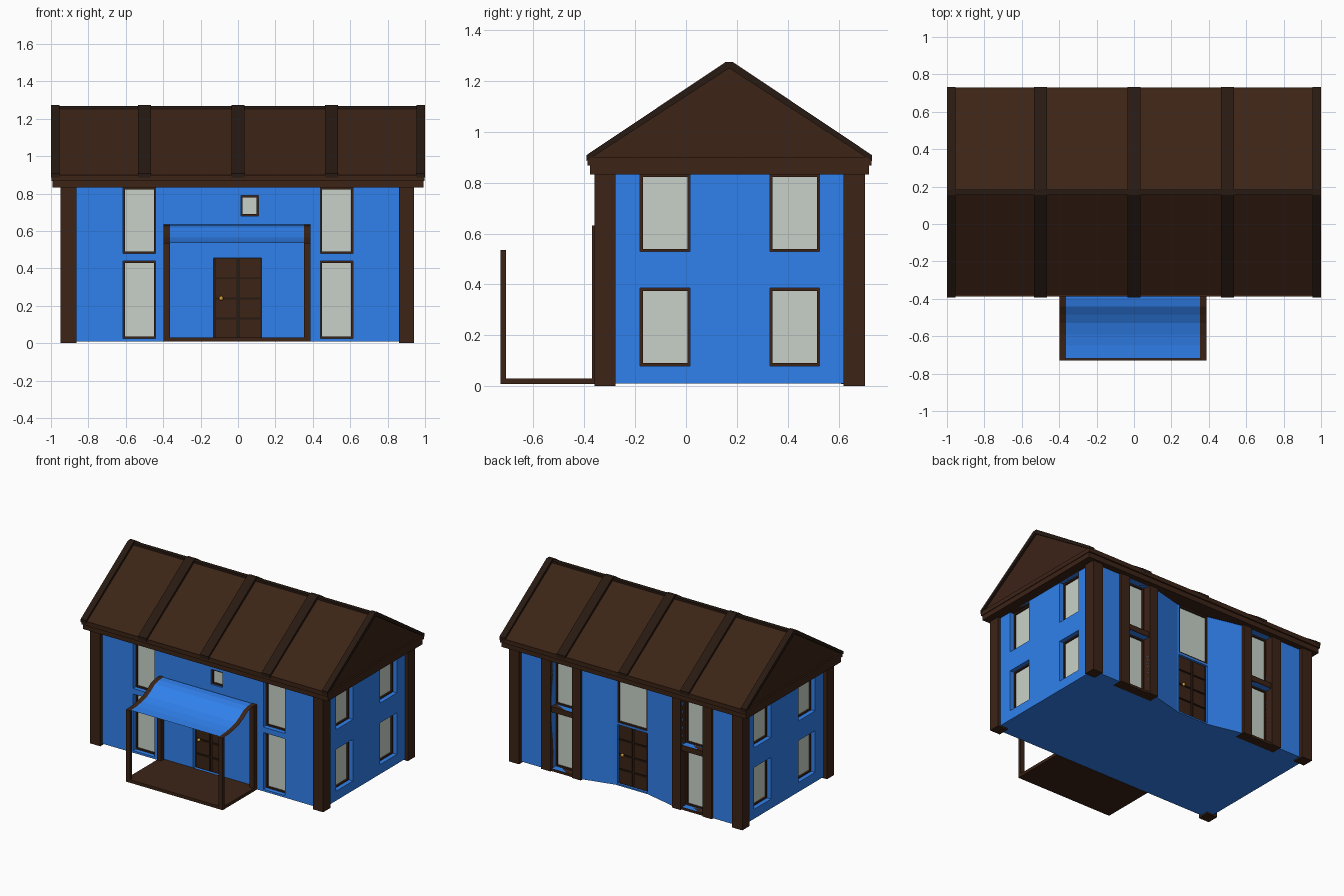
import bpy, bmesh
from mathutils import Vector, Matrix

if "Cube" in bpy.data.objects:
    bpy.data.objects.remove(bpy.data.objects["Cube"])


def material(name, r, g, b):
    m = bpy.data.materials.new(name)
    m.diffuse_color = (r, g, b, 1)
    m.use_nodes = True
    m.node_tree.nodes["Principled BSDF"].inputs["Base Color"].default_value = m.diffuse_color
    return m


BLUE = material("blue_wall", 0.03, 0.22, 0.85)
BROWN = material("brown_wood", 0.045, 0.017, 0.008)
DARK = material("dark_wood", 0.02, 0.010, 0.006)
GLASS = material("pale_glass", 0.58, 0.64, 0.58)
GOLD = material("gold_knob", 0.65, 0.35, 0.04)


def add_box(bm, x0, x1, y0, y1, z0, z1):
    size = Matrix.Diagonal((x1 - x0, y1 - y0, z1 - z0, 1))
    mid = Vector(((x0 + x1) / 2, (y0 + y1) / 2, (z0 + z1) / 2))
    bmesh.ops.create_cube(bm, size=1, matrix=Matrix.Translation(mid) @ size)


def finish(name, bm, mat):
    bmesh.ops.recalc_face_normals(bm, faces=bm.faces)
    me = bpy.data.meshes.new(name)
    bm.to_mesh(me)
    bm.free()
    ob = bpy.data.objects.new(name, me)
    bpy.context.collection.objects.link(ob)
    if mat:
        me.materials.append(mat)
    return ob


def boxes(name, mat, *dims):
    bm = bmesh.new()
    for d in dims:
        add_box(bm, *d)
    return finish(name, bm, mat)


def prism(name, mat, points, direction):
    """Closed outline extruded along a direction."""
    bm = bmesh.new()
    face = bm.faces.new([bm.verts.new(p) for p in points])
    ext = bmesh.ops.extrude_face_region(bm, geom=[face])
    verts = [v for v in ext["geom"] if isinstance(v, bmesh.types.BMVert)]
    bmesh.ops.translate(bm, verts=verts, vec=direction)
    # extrude_face_region may drop the source face; close the shell if so
    bmesh.ops.holes_fill(bm, edges=[e for e in bm.edges if e.is_boundary])
    return finish(name, bm, mat)


XW, YF, YB = 0.92, -0.335, 0.675      # outer wall planes
NOTCH = 0.615                         # recessed back entrance plane
cuts = []


def window(name, axis, sign, plane, a0, a1, z0, z1, depth=0.05, rim=0.01):
    """Recess in a wall with a glass pane and a thin brown rim."""
    def span(u0, u1, d0, d1, w0, w1):
        lo, hi = sorted((plane - sign * d0, plane - sign * d1))
        return (lo, hi, u0, u1, w0, w1) if axis == "x" else (u0, u1, lo, hi, w0, w1)
    cuts.append(span(a0, a1, -0.05, depth, z0, z1))
    boxes(name + "_glass", GLASS, span(a0, a1, depth - 0.006, depth + 0.01, z0, z1))
    f0, f1 = depth - 0.018, depth + 0.005
    boxes(name + "_frame", BROWN,
          span(a0, a0 + rim, f0, f1, z0, z1), span(a1 - rim, a1, f0, f1, z0, z1),
          span(a0, a1, f0, f1, z0, z0 + rim), span(a0, a1, f0, f1, z1 - rim, z1))


def door(name, sign, plane, x0, x1, z0, z1, depth, knob_x):
    """Double door with four raised panels on each leaf."""
    cuts.append((x0, x1, *sorted((plane + sign * 0.05, plane - sign * depth)), z0, z1))

    def yy(d0, d1):
        return sorted((plane - sign * d0, plane - sign * d1))
    mid = (x0 + x1) / 2
    boxes(name + "_slab", DARK, (x0, x1, *yy(depth - 0.012, depth + 0.01), z0, z1))
    panels = []
    step = (z1 - z0) / 4
    for a, b in ((x0, mid), (mid, x1)):
        for i in range(4):
            panels.append((a + 0.012, b - 0.006, *yy(depth - 0.02, depth),
                           z0 + i * step + 0.005, z0 + (i + 1) * step - 0.005))
    boxes(name + "_panels", BROWN, *panels)
    bm = bmesh.new()
    y = plane - sign * (depth - 0.03)
    bmesh.ops.create_uvsphere(bm, u_segments=12, v_segments=8, radius=0.012,
                              matrix=Matrix.Translation((knob_x, y, 0.24)))
    finish(name + "_knob", bm, GOLD)


# House body with the splayed back entrance
plan = [(-XW, YF), (XW, YF), (XW, YB), (0.38, YB), (0.14, NOTCH),
        (-0.12, NOTCH), (-0.38, YB), (-XW, YB)]
walls = prism("house_walls", BLUE, [(x, y, 0.01) for x, y in plan], (0, 0, 0.84))

# Windows on the front, both ends and the back
for s, side in ((-1, "left"), (1, "right")):
    a0, a1 = sorted((s * 0.44, s * 0.615))
    for z0, z1, lev in ((0.025, 0.44, "lower"), (0.48, 0.832, "upper")):
        window(f"front_{side}_{lev}_window", "y", -1, YF, a0, a1, z0, z1)
        window(f"back_{side}_{lev}_window", "y", 1, YB, a0, a1, z0, z1, 0.065)
    for z0, z1, lev in ((0.08, 0.385, "lower"), (0.53, 0.832, "upper")):
        for y0, y1, pos in ((-0.18, 0.015, "front"), (0.33, 0.525, "rear")):
            window(f"{side}_{pos}_{lev}_window", "x", s, s * XW, y0, y1, z0, z1)
    # Brown jambs and crosspiece around the back windows
    o0, o1 = sorted((s * 0.615, s * 0.69))
    i0, i1 = sorted((s * 0.37, s * 0.44))
    boxes(f"back_{side}_window_jambs", BROWN,
          (o0, o1, 0.61, 0.69, 0.008, 0.84), (i0, i1, 0.61, 0.69, 0.008, 0.84),
          (a0, a1, 0.61, 0.68, 0.44, 0.48), (a0, a1, 0.61, 0.68, 0.008, 0.025))
window("small_front_window", "y", -1, YF, 0.015, 0.11, 0.68, 0.79, 0.03)
window("back_stair_window", "y", 1, NOTCH, -0.12, 0.125, 0.47, 0.832, 0.02)

# Front and back doors
door("front_door", -1, YF, -0.13, 0.125, 0.025, 0.455, 0.04, -0.09)
door("back_door", 1, NOTCH, -0.12, 0.125, 0.02, 0.455, 0.03, 0.085)

# Cut all the openings into the walls
cutter = boxes("opening_cutter", None, *cuts)
cutter.hide_render = True
mod = walls.modifiers.new("openings", "BOOLEAN")
mod.operation, mod.solver, mod.object = "DIFFERENCE", "EXACT", cutter
bpy.context.view_layer.objects.active = walls
bpy.ops.object.modifier_apply(modifier=mod.name)
bpy.data.objects.remove(cutter)

# Corner posts
for x0, x1, sx in ((-0.948, -0.864, "left"), (0.86, 0.942, "right")):
    boxes(f"{sx}_front_corner_post", BROWN, (x0, x1, -0.36, -0.277, 0, 0.85))
    boxes(f"{sx}_back_corner_post", BROWN, (x0, x1, 0.62, 0.703, 0, 0.85))

# Eaves fascia, roof and raised roof battens
boxes("fascia", BROWN, (-0.992, 0.992, -0.378, 0.72, 0.832, 0.875))
boxes("eaves_lip", BROWN, (-0.997, 0.997, -0.388, 0.73, 0.868, 0.9))
prism("roof", BROWN, [(-0.985, y, z) for y, z in
                      ((-0.387, 0.895), (0.17, 1.262), (0.727, 0.895))], (1.97, 0, 0))
chevron = [(-0.392, 0.885), (-0.392, 0.908), (0.155, 1.274), (0.185, 1.274), (0.732, 0.908),
           (0.732, 0.885), (0.17, 1.25)]
for i, (x0, x1) in enumerate(((-1, -0.955), (-0.535, -0.465), (-0.035, 0.035),
                              (0.465, 0.535), (0.955, 1))):
    prism(f"roof_batten_{i + 1}", DARK, [(x0, y, z) for y, z in chevron], (x1 - x0, 0, 0))
boxes("ridge_cap", DARK, (-0.99, 0.99, 0.155, 0.185, 1.25, 1.268))

# Porch floor and posts
boxes("porch_floor", BROWN, (-0.397, 0.387, -0.73, YF, 0.008, 0.03))
for x0, x1, side in ((-0.397, -0.363, "left"), (0.353, 0.387, "right")):
    boxes(f"porch_{side}_front_post", BROWN, (x0, x1, -0.73, -0.708, 0.01, 0.535))
    boxes(f"porch_{side}_back_post", BROWN, (x0, x1, -0.37, YF, 0.01, 0.632))

# Curved porch canopy: thin sheet with brown edge strips
curve = [(-0.345, 0.634), (-0.395, 0.632), (-0.44, 0.62), (-0.485, 0.59), (-0.53, 0.566),
         (-0.59, 0.549), (-0.65, 0.539), (-0.72, 0.535)]


def sheet(name, mat, x0, x1):
    bm = bmesh.new()
    rows = [(bm.verts.new((x0, y, z)), bm.verts.new((x1, y, z))) for y, z in curve]
    for (a, b), (c, d) in zip(rows, rows[1:]):
        bm.faces.new((a, c, d, b))
    return finish(name, bm, mat)


sheet("porch_canopy", BLUE, -0.363, 0.353)
sheet("canopy_left_edge", BROWN, -0.397, -0.363)
sheet("canopy_right_edge", BROWN, 0.353, 0.387)
